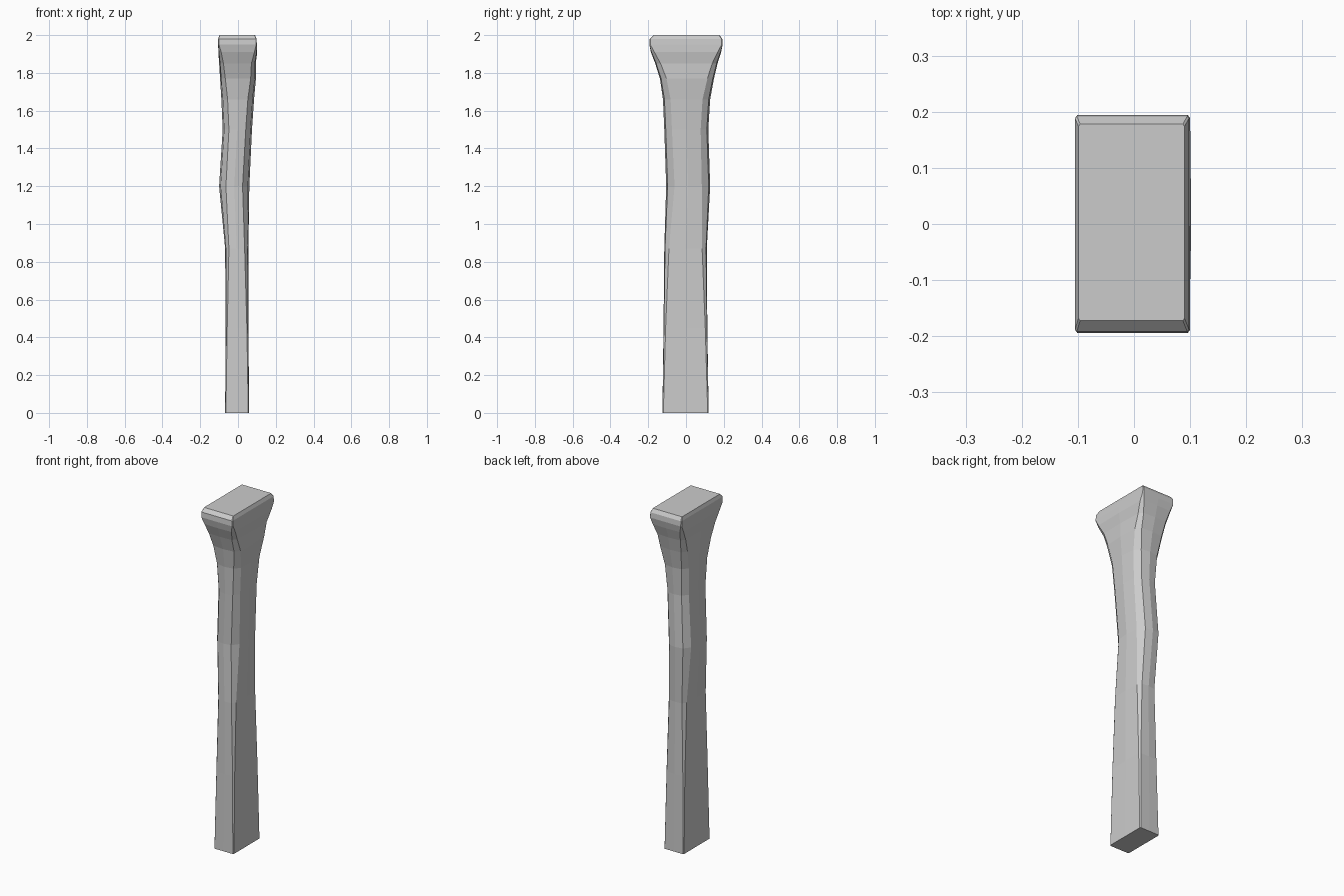
import bpy, bmesh

# Post rings: z, x min, x max, y min, y max, corner chamfer, side crown
RINGS = [
    (0.00, -0.068, 0.058, -0.125, 0.120, 0.004, 0.000),
    (0.45, -0.066, 0.056, -0.119, 0.113, 0.007, 0.002),
    (0.87, -0.068, 0.055, -0.115, 0.110, 0.016, 0.004),
    (1.20, -0.100, 0.060, -0.105, 0.128, 0.028, 0.008),
    (1.50, -0.081, 0.074, -0.115, 0.118, 0.025, 0.008),
    (1.66, -0.088, 0.085, -0.122, 0.128, 0.025, 0.008),
    (1.77, -0.095, 0.095, -0.138, 0.148, 0.022, 0.006),
    (1.85, -0.100, 0.094, -0.163, 0.167, 0.018, 0.005),
    (1.91, -0.104, 0.102, -0.186, 0.186, 0.012, 0.003),
    (1.95, -0.105, 0.100, -0.194, 0.194, 0.004, 0.000),
    (1.98, -0.105, 0.098, -0.192, 0.192, 0.003, 0.000),
    (2.00, -0.099, 0.090, -0.172, 0.178, 0.003, 0.000),
]


def section(z, x0, x1, y0, y1, c, b):
    """Chamfered rectangle with slightly crowned sides."""
    xm, ym = (x0 + x1) / 2, (y0 + y1) / 2
    l, r, f, k = x0 + b, x1 - b, y0 + b, y1 - b
    d = c * 1.3
    return [(x, y, z) for x, y in (
        (l + c, f), (xm, y0), (r - c, f), (r, f + d),
        (x1, ym), (r, k - d), (r - c, k), (xm, y1),
        (l + c, k), (l, k - d), (x0, ym), (l, f + d))]


# Carved post with flared head
bm = bmesh.new()
loops = [[bm.verts.new(p) for p in section(*ring)] for ring in RINGS]
for low, high in zip(loops, loops[1:]):
    for i in range(len(low)):
        j = (i + 1) % len(low)
        bm.faces.new((low[i], low[j], high[j], high[i]))
bm.faces.new(loops[0][::-1])
bm.faces.new(loops[-1])
bmesh.ops.recalc_face_normals(bm, faces=bm.faces)

mesh = bpy.data.meshes.new("carved_post")
bm.to_mesh(mesh)
bm.free()
bpy.context.collection.objects.link(bpy.data.objects.new("carved_post", mesh))
